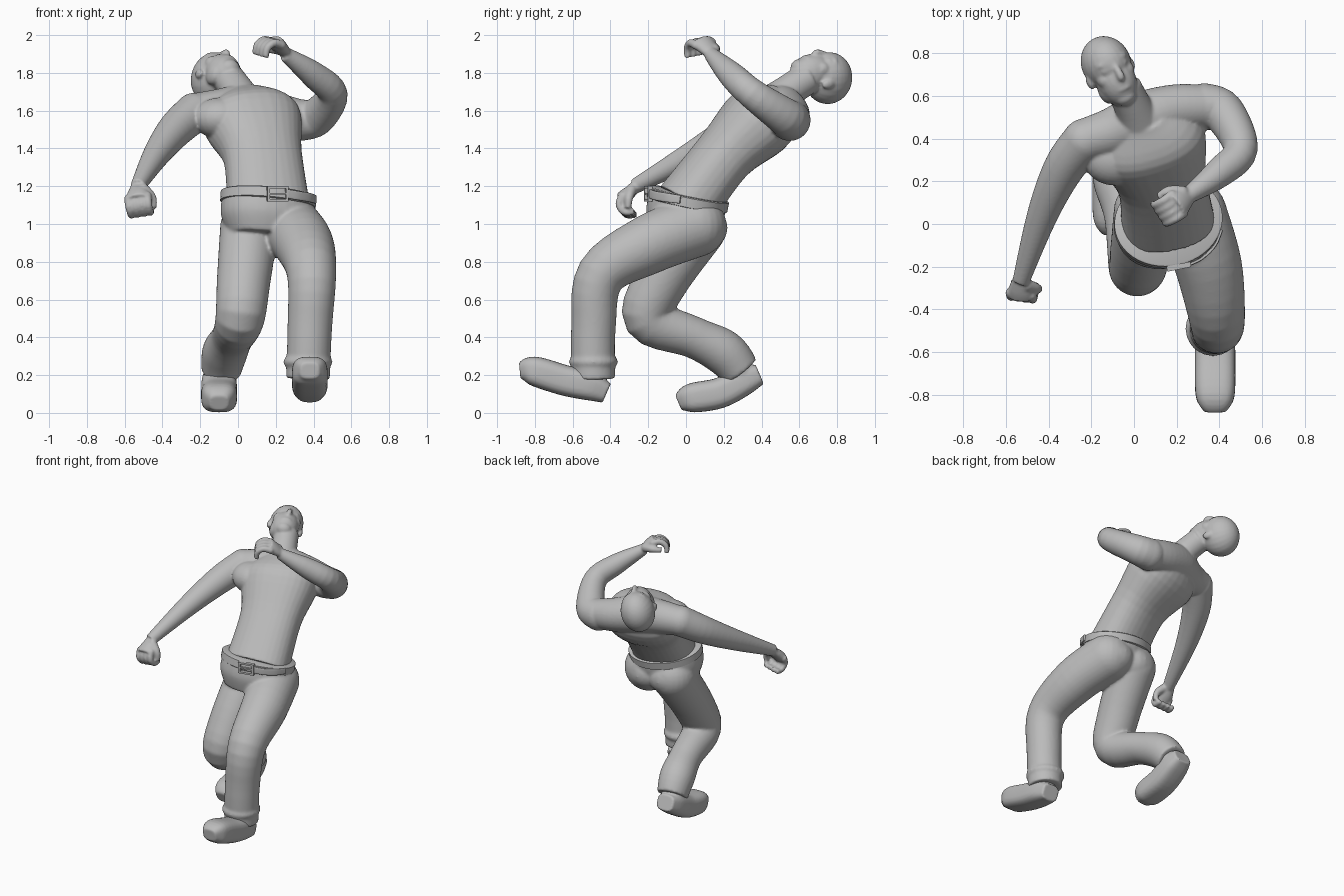
import bpy
import bmesh
import math
from mathutils import Vector, Matrix

cube = bpy.data.objects.get("Cube")
if cube:
    bpy.data.objects.remove(cube, do_unlink=True)

tone = [.5, .5, .5, 1]
grey = bpy.data.materials.new("plain grey")
grey.use_nodes = True
grey.diffuse_color = tone
grey.node_tree.nodes["Principled BSDF"].inputs["Base Color"].default_value = tone

SIDEWAYS = Vector((1, 0, 0))
UP = Vector((0, 0, 1))


def spline(before, start, end, after, t):
    slope = (end - before) / 2
    next_slope = (after - start) / 2
    ease = t * t * (3 - 2 * t)
    return (start.lerp(end, ease) + slope * t * (1 - t) ** 2
            - next_slope * t * t * (1 - t))


def tube(bm, rings, side=SIDEWAYS, flat=1.0, power=2.0, sides=32, steps=5):
    """Loft ellipses (x, y, z, half width) along a smooth path."""
    rings = [Vector(ring) for ring in rings]
    ends = [rings[0], *rings, rings[-1]]
    path = []
    for i in range(len(rings) - 1):
        for step in range(steps):
            path.append(spline(*ends[i:i + 4], step / steps))
    path.append(rings[-1])
    loops = []
    for i, ring in enumerate(path):
        ahead, behind = path[min(i + 1, len(path) - 1)], path[max(i - 1, 0)]
        along = (ahead.xyz - behind.xyz).normalized()
        across = (side - along * along.dot(side)).normalized()
        deep = along.cross(across) * flat
        loop = []
        for k in range(sides):
            c, s = math.cos(math.tau * k / sides), math.sin(math.tau * k / sides)
            u = math.copysign(abs(c) ** (2 / power), c)
            v = math.copysign(abs(s) ** (2 / power), s)
            loop.append(bm.verts.new(ring.xyz + (across * u + deep * v) * ring.w))
        loops.append(loop)
    for lower, upper in zip(loops, loops[1:]):
        for k in range(sides):
            n = (k + 1) % sides
            bm.faces.new((lower[k], lower[n], upper[n], upper[k]))
    bm.faces.new(loops[0][::-1])
    bm.faces.new(loops[-1])


def ball(bm, frame, place, size):
    matrix = frame @ Matrix.Translation(place) @ Matrix.Diagonal((*size, 1))
    bmesh.ops.create_uvsphere(bm, u_segments=24, v_segments=16, radius=1, matrix=matrix)


def limb(bm, rings, side):
    """Tube whose first joint is rounded off."""
    tube(bm, rings, side)
    *joint, radius = rings[0]
    ball(bm, Matrix.Translation(joint), (0, 0, 0), [radius] * 3)


def finish(name, bm, voxel=0, soft=4):
    bmesh.ops.recalc_face_normals(bm, faces=bm.faces)
    mesh = bpy.data.meshes.new(name)
    bm.to_mesh(mesh)
    bm.free()
    mesh.materials.append(grey)
    obj = bpy.data.objects.new(name, mesh)
    bpy.context.collection.objects.link(obj)
    if voxel:
        # Fuse the overlapping masses into one smooth skin
        remesh = obj.modifiers.new("fuse", 'REMESH')
        remesh.mode = 'VOXEL'
        remesh.voxel_size = voxel
        remesh.use_smooth_shade = True
        soften = obj.modifiers.new("soften", 'SMOOTH')
        soften.iterations = soft
    else:
        bpy.ops.object.select_all(action='DESELECT')
        obj.select_set(True)
        bpy.context.view_layer.objects.active = obj
        bpy.ops.object.shade_smooth_by_angle(angle=math.radians(40))


def hand(bm, wrist, reach, palm, thumb_side, curl):
    """Palm, four fingers curling towards the palm side, and a thumb."""
    wrist, reach = Vector(wrist), Vector(reach).normalized()
    palm = Vector(palm)
    palm = (palm - reach * reach.dot(palm)).normalized()
    spread = reach.cross(palm)
    knuckles = wrist + reach * .11
    tube(bm, [(*wrist, .04), (*wrist.lerp(knuckles, .6), .06), (*knuckles, .062)],
         spread, flat=.6)
    for k in range(4):
        point = knuckles + spread * .034 * (k - 1.5) - reach * .02
        finger = [(*point, .023)]
        for joint in range(3):
            bend = curl * (joint + .5)
            point = point + (reach * math.cos(bend) + palm * math.sin(bend)) * .05
            finger.append((*point, .021 - joint * .002))
        limb(bm, finger, spread)
    outward = spread * thumb_side
    root = wrist + reach * .03 + outward * .03
    middle = root + (reach + outward + palm * .8) * .04
    tip = middle + (reach + palm) * .04
    limb(bm, [(*root, .03), (*middle, .023), (*tip, .017)], spread + palm)


# Torso, leaning back and twisted, with the neck, shoulder girdle and chest
twist = Vector((1, .25, 0))
body = bmesh.new()
tube(body, [(.16, 0, 1.1, .22), (.13, .2, 1.36, .21), (.07, .4, 1.56, .26),
            (.03, .5, 1.68, .12)], twist, flat=.74, power=2.3)
tube(body, [(.04, .44, 1.6, .13), (0, .54, 1.7, .09), (-.05, .64, 1.77, .085)], twist)
tube(body, [(-.24, .39, 1.59, .1), (-.1, .43, 1.6, .115), (.04, .49, 1.61, .13),
            (.2, .54, 1.58, .115), (.36, .55, 1.55, .1)], UP)
for x, y in ((-.09, .31), (.17, .38)):
    ball(body, Matrix.Translation((x, y, 1.56)), (0, 0, 0), (.15, .13, .11))

# Arms and hands
limb(body, [(-.23, .39, 1.59, .105), (-.33, .26, 1.5, .095), (-.43, .04, 1.37, .072),
            (-.53, -.27, 1.2, .04)], UP)
hand(body, (-.53, -.26, 1.2), (0, -.7, -.6), (.2, .7, -.7), 1, 1)
limb(body, [(.33, .55, 1.55, .11), (.42, .52, 1.57, .1), (.5, .35, 1.69, .08),
            (.4, .24, 1.79, .07), (.25, .13, 1.9, .038)], UP)
hand(body, (.26, .14, 1.9), (-.6, -.5, .6), (-.3, 0, -1), -1, .85)

# Head, built in its own frame: side, face, crown
crown = Vector((-.4, .9, .1)).normalized()
face = Vector((.3, 0, 1))
face = (face - crown * crown.dot(face)).normalized()
left = crown.cross(face)
head = Matrix((left, face, crown)).transposed().to_4x4()
head.translation = (-.12, .735, 1.78)
ball(body, head, (0, -.01, .02), (.115, .14, .13))
ball(body, head, (0, .03, -.07), (.093, .1, .125))
ball(body, head, (0, .06, -.15), (.055, .05, .045))
ball(body, head, (0, .09, .03), (.08, .035, .03))
nose = [(head @ Vector((0, y, z)), r) for y, z, r in
        ((.11, .03, .012), (.138, -.045, .018), (.12, -.065, .016))]
tube(body, [(*place, radius) for place, radius in nose], left)
for z in (-.09, -.11):
    ball(body, head, (0, .115, z), (.035, .015, .01))
for s in (-1, 1):
    ball(body, head, (s * .045, .1, 0), (.023, .016, .013))
    ball(body, head, (s * .06, .06, -.04), (.035, .04, .04))
    ball(body, head, (s * .11, -.01, -.03), (.015, .025, .035))
    ball(body, head, (s * .06, .01, -.1), (.035, .06, .06))
finish("body", body, .008)

# Trousers: pelvis tilted like the belt, seat, and two bent legs
tilt = Vector((.07, .2, 1)).normalized()
middle = Vector((.16, .01, 1.13))
trousers = bmesh.new()
tube(trousers, [(*(middle - tilt * drop), radius) for drop, radius in
                ((0, .245), (.1, .245), (.2, .2))], twist, flat=.82, power=2.2)
for x in (.08, .25):
    ball(trousers, Matrix.Translation((x, .07, .98)), (0, 0, 0), (.15, .15, .13))
limb(trousers, [(.27, .05, .99, .165), (.35, -.2, .89, .157), (.39, -.45, .73, .13),
                (.38, -.49, .45, .118), (.37, -.49, .18, .116)], SIDEWAYS)
ball(trousers, Matrix.Translation((.37, -.49, .27)), (0, 0, 0), (.13, .13, .06))
limb(trousers, [(.06, .06, .98, .155), (.03, -.13, .7, .142), (.01, -.2, .5, .13),
                (-.03, .04, .4, .11), (-.07, .2, .32, .12), (-.09, .29, .22, .105)],
     SIDEWAYS)
finish("trousers", trousers, .01, 6)


def shoe(name, x, heel, toe, sag, ankle):
    """Shoe lofted from heel to toe; sag bows the sole downwards."""
    bm = bmesh.new()
    heel, toe = Vector((x, *heel)), Vector((x, *toe))
    rings = []
    for t, radius in ((0, .065), (.2, .09), (.5, .095), (.85, .09), (1, .05)):
        rise = radius * (1 - t / 3) - sag * math.sin(math.pi * t)
        rings.append((*(heel.lerp(toe, t) + UP * rise), radius))
    tube(bm, rings, flat=.85, power=3)
    tube(bm, [(*rings[1][:3], .085), (*ankle, .08)])
    finish(name, bm, .008, 3)


# The front shoe rests on its heel, the rear one on its toes
shoe("left_shoe", .38, (-.42, .04), (-.88, .19), .02, (.37, -.49, .25))
shoe("right_shoe", -.1, (.39, .14), (-.04, .02), .055, (-.08, .24, .28))

# Belt with a narrow rounded rim
belt = bmesh.new()
rim = [(-.03, .247), (-.025, .256), (.025, .256), (.03, .247)]
tube(belt, [(*(middle + tilt * height), radius) for height, radius in rim],
     twist, flat=.84, sides=48, steps=1)
finish("belt", belt)

# Buckle frame with a prong, and the loose belt end
buckle_frame = Matrix.Translation((.21, -.2, 1.16)) @ Matrix.Rotation(.2, 4, 'Z')
buckle = bmesh.new()
bars = [((0, 0, 0), (.1, .02, .01))]
for s in (-1, 1):
    bars.append(((s * .05, 0, 0), (.014, .025, .08)))
    bars.append(((0, 0, s * .034), (.11, .025, .013)))
for place, size in bars:
    bmesh.ops.create_cube(buckle, size=1, matrix=buckle_frame @ Matrix.Translation(place)
                          @ Matrix.Diagonal((*size, 1)))
finish("buckle", buckle)

strap = bmesh.new()
tube(strap, [(.26, -.19, 1.16, .024), (.32, -.16, 1.15, .024), (.38, -.1, 1.14, .024),
             (.41, -.03, 1.13, .022)], UP, flat=.3, power=4)
finish("belt_end", strap)
